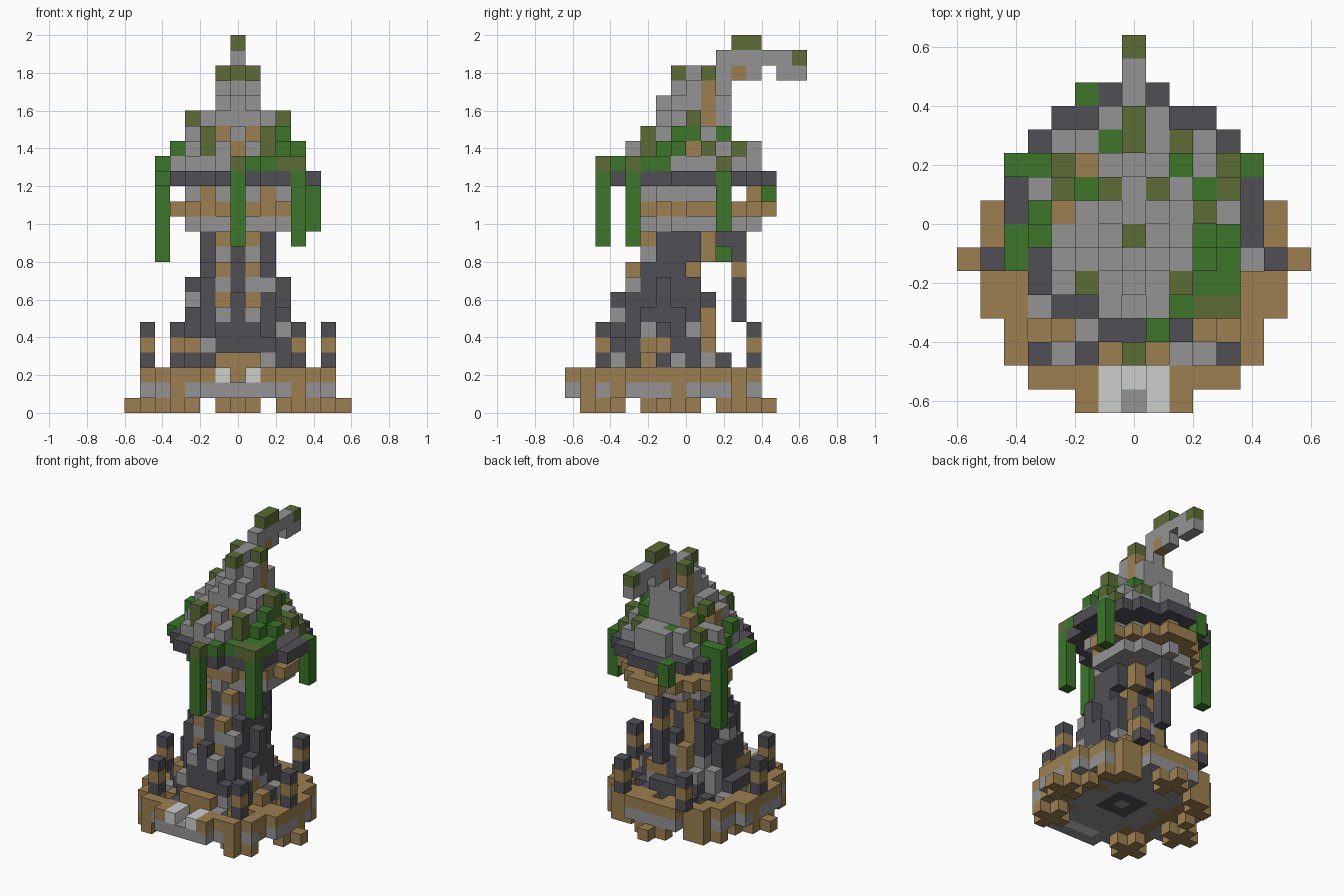
import bpy
import bmesh
import random
from mathutils import Vector

random.seed(5)
U = 0.08  # edge of one block

cube = bpy.data.objects.get("Cube")
if cube:
    bpy.data.objects.remove(cube, do_unlink=True)


def srgb(*rgb):
    return tuple((c / 255) ** 2.2 for c in rgb) + (1.0,)


PALETTE = {
    "stone": srgb(146, 146, 146),
    "charcoal": srgb(81, 80, 86),
    "wood": srgb(155, 127, 81),
    "leaf": srgb(62, 117, 46),
    "moss": srgb(91, 108, 56),
    "pale_stone": srgb(203, 206, 203),
}
NAMES = list(PALETTE)
MATS = []
for name, col in PALETTE.items():
    m = bpy.data.materials.new(name)
    m.use_nodes = True
    m.diffuse_color = col
    m.node_tree.nodes["Principled BSDF"].inputs["Base Color"].default_value = col
    MATS.append(m)

cells = {}  # (i, j, k) -> (part, colour)


def put(part, i, j, k, colour):
    cells[(i, j, k)] = (part, colour)


def disc(part, k, cj, r2, colour, inner=-1, keep=None):
    """Fill one layer with a disc or ring; colour is a name or a rule."""
    for i in range(-8, 9):
        for j in range(-9, 9):
            d = i * i + (j - cj) ** 2
            if inner < d <= r2 and (keep is None or keep(i, j)):
                put(part, i, j, k, colour(i, j, k) if callable(colour) else colour)


def column(part, i, j, k0, colours):
    for n, c in enumerate(colours):
        put(part, i, j, k0 + n, c)


def mix(**weights):
    names, w = list(weights), list(weights.values())
    return lambda i, j, k: random.choices(names, w)[0]


# Plus-shaped feet, with smaller ones at the back corners
for ci, cj in ((6, -2), (-6, -2), (4, -6), (-4, -6), (0, 4)):
    for di, dj in ((0, 0), (1, 0), (-1, 0), (0, 1), (0, -1)):
        put("feet", ci + di, cj + dj, 0, "wood")
for s in (-1, 1):
    for i, j in ((5, 0), (5, 2), (4, 2), (4, 3), (3, 3)):
        put("feet", s * i, j, 0, "wood")

# Round base with timber uprights and a dark square underneath
disc("base", 1, -2, 41,
     lambda i, j, k: "wood" if abs(i) == 4 or j in (-5, -1, 3) and abs(i) > 2 else "stone")
for i in range(-1, 2):
    for j in range(-3, 0):
        put("base", i, j, 1, "stone" if (i, j) == (0, -2) else "charcoal")

# Timber rim with a pale entrance
disc("base_rim", 2, -2, 41, "wood", 25)
for j in (-8, -7):
    cells.pop((0, j, 2), None)
    for i in (-1, 0, 1):
        put("entrance", i, j, 1, "stone" if j == -8 else "pale_stone")
    for i in (-1, 1):
        put("entrance", i, j, 2, "pale_stone")

# Fence posts
for s in (-1, 1):
    for i, j in ((6, -2), (4, -6), (3, 4)):
        column("fence_posts", s * i, j, 3, ("charcoal", "wood", "charcoal"))

# Tapering trunk with pilasters on the front and back
base_mix = mix(charcoal=4, stone=3, wood=1)
step_mix = mix(charcoal=8, stone=1)


def trunk_colour(i, j, k):
    d = i * i + (j + 2) ** 2
    if abs(i) <= 1 and j < -2:
        if k <= 5:
            return "wood" if k <= 3 else "charcoal"
        if abs(i) == 1:
            return "wood" if k % 2 else "stone"
        return "charcoal"
    if abs(i) == 1 and j >= 0 and k > 4:
        return "wood"
    if k <= 5 and d > 8:
        return base_mix(i, j, k)
    return step_mix(i, j, k) if d >= 8 and k < 9 else "charcoal"


TRUNK = ((2, -2, 20), (3, -2, 17), (4, -2, 13), (5, -2, 11), (6, -2, 10),
         (7, -2, 9), (8, -2, 8), (9, -2, 5), (10, -1, 5), (11, -1, 7))
for k, cj, r2 in TRUNK:
    disc("trunk", k, cj, r2, trunk_colour)
for s in (-1, 1):
    put("trunk", s, -5, 6, "stone")
    put("trunk", 3 * s, -2, 8, "charcoal")
    put("trunk", s, 1, 10, "wood")

# Hanging strut behind the trunk
column("rear_strut", 0, 3, 6, ["charcoal"] * 3 + ["wood"] + ["charcoal"] * 2)
put("rear_strut", 0, 2, 11, "charcoal")

# Upper room, balcony and eaves
disc("room_floor", 12, 0.5, 12.5, "stone")
disc("balcony", 13, 1, 17, "wood")
disc("upper_room", 14, -0.5, 12,
     lambda i, j, k: "wood" if abs(i) == 2 and j < 0 else "stone",
     keep=lambda i, j: (abs(i), j) != (2, -3))
column("upper_room", 0, 4, 14, ["wood"])
disc("eaves", 15, 0, 26, "charcoal")

# Stepped roof and peak
for k, cj, r2 in ((16, 0, 18), (17, 0, 17), (18, -0.5, 11), (19, 0, 5)):
    disc("roof", k, cj, r2, "stone")
disc("roof_peak", 20, 0.25, 5.1, "stone", keep=lambda i, j: abs(i) <= 1)
disc("roof_peak", 21, 0.5, 2.6, "stone")

# Recessed timber panels and side tufts
for s in (-1, 1):
    for i, j, k in ((1, -3, 18), (2, 1, 19), (4, 0, 17)):
        cells.pop((s * i, j, k))
    put("roof", s, -2, 18, "wood")
    put("roof", 3 * s, 0, 17, "wood")
    put("roof", 2 * s, -3, 17, "moss")
    put("roof", 3 * s, -1, 18, "leaf")
    for k in (19, 20, 21):
        put("roof_peak", s, 1, k, "wood")
cells.pop((0, -4, 17))
put("roof", 0, -3, 17, "wood")
put("roof", 3, 0, 18, "leaf")
put("roof", 3, 0, 19, "moss")
put("roof", -3, 1, 19, "moss")

# Patches of growth lying on the eaves
for i, j in ((4, -2), (4, -3), (2, -4), (3, -4), (1, -5), (4, 2), (-4, 2)):
    put("roof", i, j, 16, "leaf")

# Plan of the patches on the roof steps, back row first
PATCHES = ("...s.s...", ".ssl.sms.", "lmwssslsm", "smlmsmslm", "lwsssssms",
           "lssssssll", ".ssssssll", ".smsssmll", "...ssslm.")
CODES = {"s": "stone", "l": "leaf", "m": "moss", "w": "wood"}
for row, line in enumerate(PATCHES):
    for col, code in enumerate(line):
        i, j = col - 4, 4 - row
        tops = [k for k in range(16, 22) if (i, j, k) in cells]
        if code in CODES and tops and tops[-1] < 20:
            put("roof", i, j, tops[-1], CODES[code])

# Stepped top and bent tip of the hat
for i, j, c in ((0, -1, "moss"), (0, 0, "stone"), (0, 1, "stone"),
                (-1, 1, "moss"), (1, 1, "moss")):
    put("roof_peak", i, j, 22, c)
for j, c in ((2, "stone"), (3, "wood"), (4, "stone"), (6, "stone"), (7, "stone")):
    put("roof_tip", 0, j, 22, c)
for j in range(2, 8):
    put("roof_tip", 0, j, 23, "moss" if j == 7 else "stone")
for j in (3, 4):
    put("roof_tip", 0, j, 24, "moss")

# Hanging vines
for i, j, low, high in ((0, -6, 11, 16), (4, -4, 11, 15), (5, 2, 12, 15),
                        (-5, 2, 10, 16), (-2, 5, 14, 15),
                        (-5, -1, 15, 15), (-5, -2, 15, 15)):
    column("vines", i, j, low, ["leaf"] * (high - low + 1))
put("vines", 4, -4, 16, "moss")
put("vines", 0, -6, 16, "moss")

# Build one mesh per part from the exposed block sides
SIDES = [Vector(v) for v in ((1, 0, 0), (-1, 0, 0), (0, 1, 0),
                             (0, -1, 0), (0, 0, 1), (0, 0, -1))]
for part in dict.fromkeys(p for p, _ in cells.values()):
    bm = bmesh.new()
    for key, (owner, colour) in cells.items():
        if owner != part:
            continue
        centre = Vector((key[0], key[1] + 0.5, key[2] + 0.5))
        for n in SIDES:
            if tuple(int(a + b) for a, b in zip(key, n)) in cells:
                continue
            u = Vector((n.y, n.z, n.x))
            v = n.cross(u)
            corners = [centre + (n + u * a + v * b) / 2
                       for a, b in ((-1, -1), (1, -1), (1, 1), (-1, 1))]
            face = bm.faces.new([bm.verts.new(c * U) for c in corners])
            face.material_index = NAMES.index(colour)
    bmesh.ops.remove_doubles(bm, verts=bm.verts, dist=0.001)
    mesh = bpy.data.meshes.new(part)
    for m in MATS:
        mesh.materials.append(m)
    bm.to_mesh(mesh)
    bm.free()
    bpy.context.collection.objects.link(bpy.data.objects.new(part, mesh))
